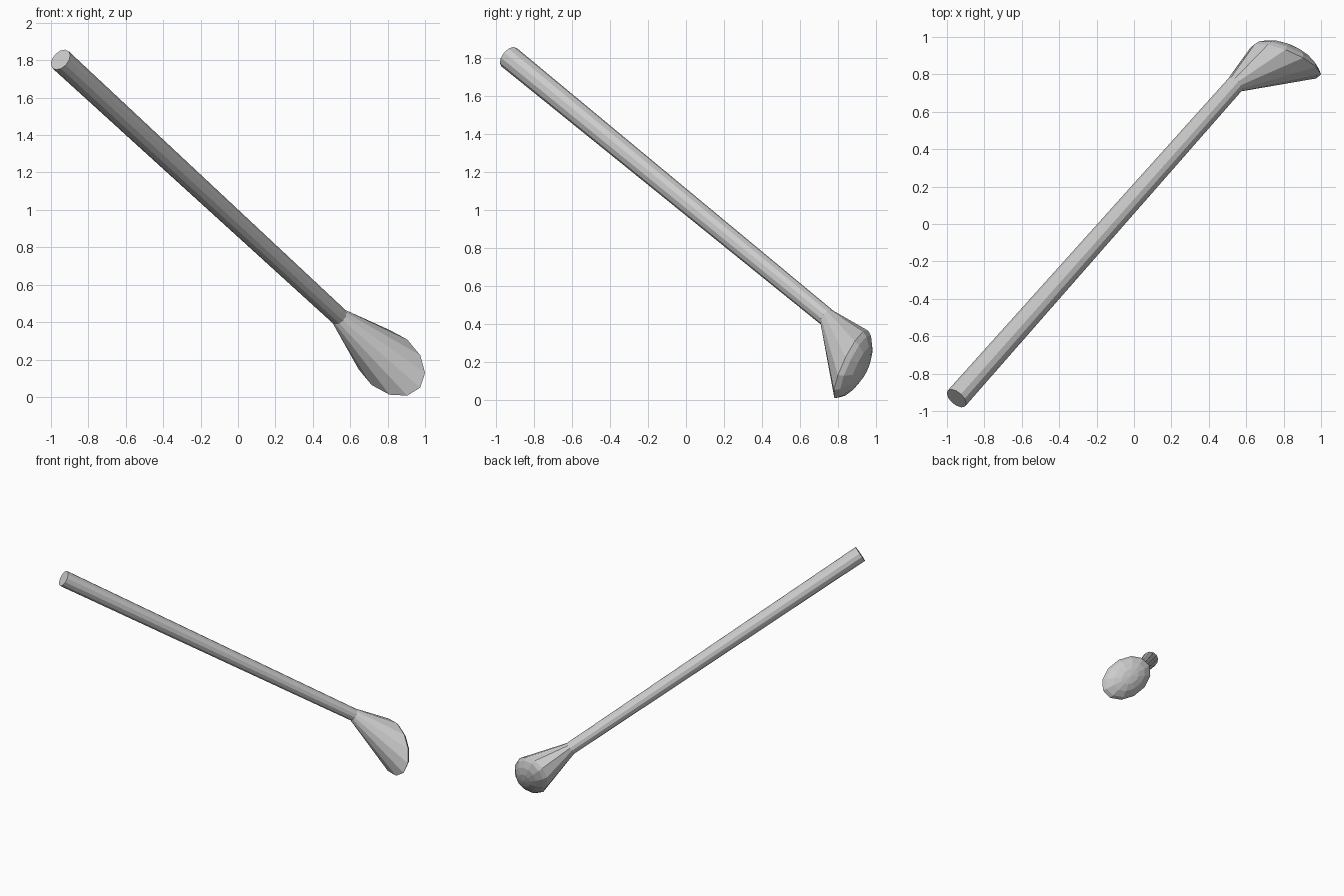
import bpy, bmesh, math
from mathutils import Vector

if "Cube" in bpy.data.objects:
    bpy.data.objects.remove(bpy.data.objects["Cube"])

SIDES = 12
top = Vector((-0.949, -0.932, 1.803))      # free end of the shaft
neck = Vector((0.54, 0.745, 0.43))         # where the shaft meets the head
rim_c = Vector((0.81, 0.87, 0.185))        # centre of the head's oval rim
rim_n = Vector((0.24, 0.914, -0.327)).normalized()
axis = (neck - top).normalized()


def rim_offset(i):
    # tilted oval, lying in the plane of the face
    t = 2 * math.pi * i / SIDES
    x = 0.19 * math.cos(t)
    z = 0.182 * math.cos(t + math.radians(108))
    return Vector((x, -0.2625 * x + 0.358 * z, z))


offsets = [rim_offset(i) for i in range(SIDES)]

# shaft cross-section, lined up with the rim so the loft does not twist
e1 = (offsets[0] - axis * offsets[0].dot(axis)).normalized()
e2 = axis.cross(e1)
if e2.dot(offsets[SIDES // 4]) < 0:
    e2 = -e2


def tube_ring(centre, r):
    return [centre + r * (math.cos(a) * e1 + math.sin(a) * e2)
            for a in (2 * math.pi * i / SIDES for i in range(SIDES))]


def loft(name, rings, cap_start=False, apex=None):
    bm = bmesh.new()
    loops = [[bm.verts.new(p) for p in ring] for ring in rings]
    for a, b in zip(loops, loops[1:]):
        for i in range(SIDES):
            j = (i + 1) % SIDES
            bm.faces.new((a[i], a[j], b[j], b[i]))
    if cap_start:
        bm.faces.new(loops[0])
    if apex is not None:
        tip = bm.verts.new(apex)
        for i in range(SIDES):
            bm.faces.new((loops[-1][i], loops[-1][(i + 1) % SIDES], tip))
    bmesh.ops.recalc_face_normals(bm, faces=bm.faces)
    mesh = bpy.data.meshes.new(name)
    bm.to_mesh(mesh)
    bm.free()
    obj = bpy.data.objects.new(name, mesh)
    bpy.context.collection.objects.link(obj)
    return obj


# long, slightly tapered shaft
neck_ring = tube_ring(neck, 0.049)
loft("shaft", [tube_ring(top, 0.063), neck_ring], cap_start=True)

# flared head with a domed striking face
H = 0.085
rings = [neck_ring]
for f in (1.0, 0.9, 0.65, 0.35):
    lift = rim_n * H * (1 - f * f) ** 0.7
    rings.append([rim_c + o * f + lift for o in offsets])
head = loft("head", rings, cap_start=True, apex=rim_c + rim_n * H)
